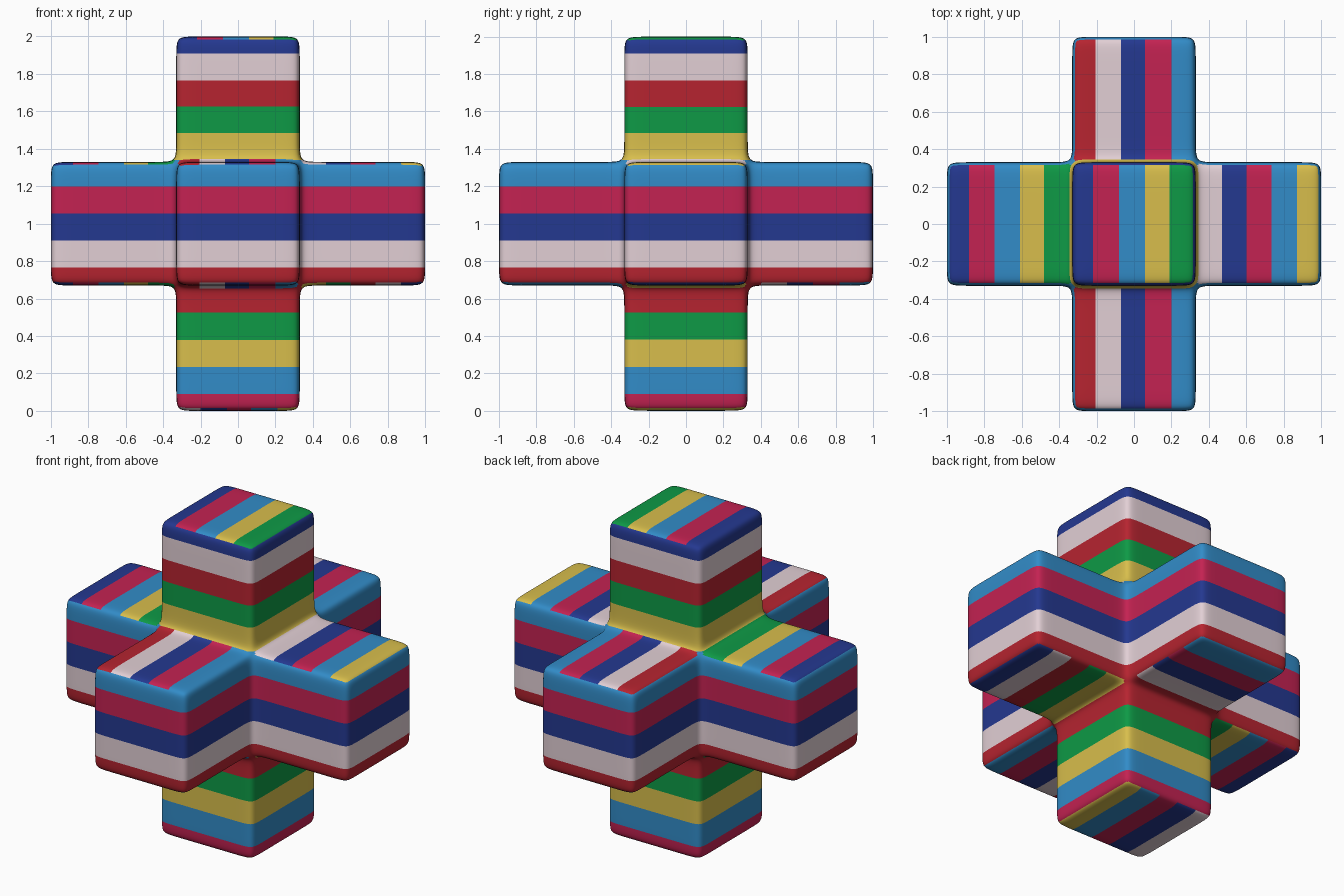
import bpy, bmesh
from mathutils import Vector
from itertools import product

if "Cube" in bpy.data.objects:
    bpy.data.objects.remove(bpy.data.objects["Cube"])

H, D = 0.33, 0.09          # arm half width, support-loop distance

# Flat paint colours
def lin(c):
    c /= 255
    return c / 12.92 if c <= 0.04045 else ((c + 0.055) / 1.055) ** 2.4

PAINT = {
    "c": ("crimson", (196, 34, 82)),
    "b": ("sky_blue", (50, 140, 200)),
    "y": ("mustard", (216, 190, 76)),
    "g": ("green", (14, 154, 70)),
    "r": ("red", (182, 36, 48)),
    "w": ("pale_pink", (226, 207, 213)),
    "n": ("navy", (36, 56, 144)),
}
KEYS = list(PAINT)

# Stripes of every region: axis, cut positions, colours in rising order
LEFT = (0, [-.88, -.745, -.61, -.48], "ncbyg")
MID = (0, [-.205, -.07, .06, .2], "rwncb")
STRIPES = {
    "side": (2, [.09, .235, .38, .525, .765, .91, 1.055, 1.2, 1.34,
                 1.485, 1.625, 1.765, 1.91], "cbygrwncbygrwn"),
    "top_cap": (0, [-.22, -.08, .06, .19], "ncbyg"),
    "top_left": LEFT, "bottom_left": LEFT,
    "top_right": (0, [.47, .6, .735, .87], "wncby"),
    "bottom_right": (0, [.47, .6, .735, .87], "ygrwn"),
    "top_front": MID, "top_back": MID, "bottom_front": MID,
    "bottom_back": (1, [.4, .54, .68, .82], "rwncb"),
    "bottom_cap": (0, [-.2, -.06, .07, .21], "wncby"),
}

def region(f):
    if abs(f.normal.z) < 0.707:
        return "side"
    p = f.calc_center_median()
    name = "top_" if f.normal.z > 0 else "bottom_"
    if abs(p.z - 1) > 0.6:
        return name + "cap"
    if abs(p.x) > abs(p.y):
        return name + ("right" if p.x > 0 else "left")
    return name + ("back" if p.y > 0 else "front")

# Cage of the six-armed cross: outer faces of a grid of filled cells
half = [H - D, H, H + D, 1 - D, 1]
C = [-v for v in reversed(half)] + half
N = len(C) - 1

def filled(cell):
    return (all(0 <= i < N for i in cell)
            and sum(3 <= i <= 5 for i in cell) >= 2)

bm = bmesh.new()
verts = {}
def vert(ijk):
    if ijk not in verts:
        verts[ijk] = bm.verts.new((C[ijk[0]], C[ijk[1]], C[ijk[2]] + 1))
    return verts[ijk]

for cell in product(range(N), repeat=3):
    if not filled(cell):
        continue
    for axis, side in product(range(3), (0, 1)):
        other = list(cell)
        other[axis] += 2 * side - 1
        if filled(other):
            continue
        u, v = (axis + 1) % 3, (axis + 2) % 3
        ring = []
        for du, dv in ((0, 0), (1, 0), (1, 1), (0, 1)):
            k = list(cell)
            k[axis] += side
            k[u] += du
            k[v] += dv
            ring.append(vert(tuple(k)))
        bm.faces.new(ring if side else ring[::-1])
mesh = bpy.data.meshes.new("cage")
bm.to_mesh(mesh)
bm.free()

# Round all edges with subdivision
cage = bpy.data.objects.new("cage", mesh)
bpy.context.collection.objects.link(cage)
sub = cage.modifiers.new("round", "SUBSURF")
sub.levels = sub.render_levels = 3
deps = bpy.context.evaluated_depsgraph_get()
smooth = bpy.data.meshes.new_from_object(cage.evaluated_get(deps))
bpy.data.objects.remove(cage)

smooth.materials.clear()
for name, rgb in PAINT.values():
    m = bpy.data.materials.new(name)
    m.diffuse_color = (*map(lin, rgb), 1)
    m.use_nodes = True
    m.node_tree.nodes["Principled BSDF"].inputs["Base Color"].default_value = m.diffuse_color
    smooth.materials.append(m)

# Cut the stripe borders and colour the stripes
bm = bmesh.new()
bm.from_mesh(smooth)
bm.normal_update()
for name, (axis, cuts, _) in STRIPES.items():
    no = Vector((0, 0, 0))
    no[axis] = 1
    for c in cuts:
        faces = [f for f in bm.faces if region(f) == name
                 and min(v.co[axis] for v in f.verts) < c < max(v.co[axis] for v in f.verts)]
        geom = set(faces)
        for f in faces:
            geom.update(f.edges)
            geom.update(f.verts)
        if faces:
            bmesh.ops.bisect_plane(bm, geom=list(geom), dist=1e-5,
                                   plane_co=no * c, plane_no=no)
bm.normal_update()
for f in bm.faces:
    axis, cuts, colours = STRIPES[region(f)]
    p = f.calc_center_median()[axis]
    f.material_index = KEYS.index(colours[sum(p > c for c in cuts)])
    f.smooth = True
bm.to_mesh(smooth)
bm.free()

smooth.name = "striped_cross"
bpy.context.collection.objects.link(bpy.data.objects.new("striped_cross", smooth))
